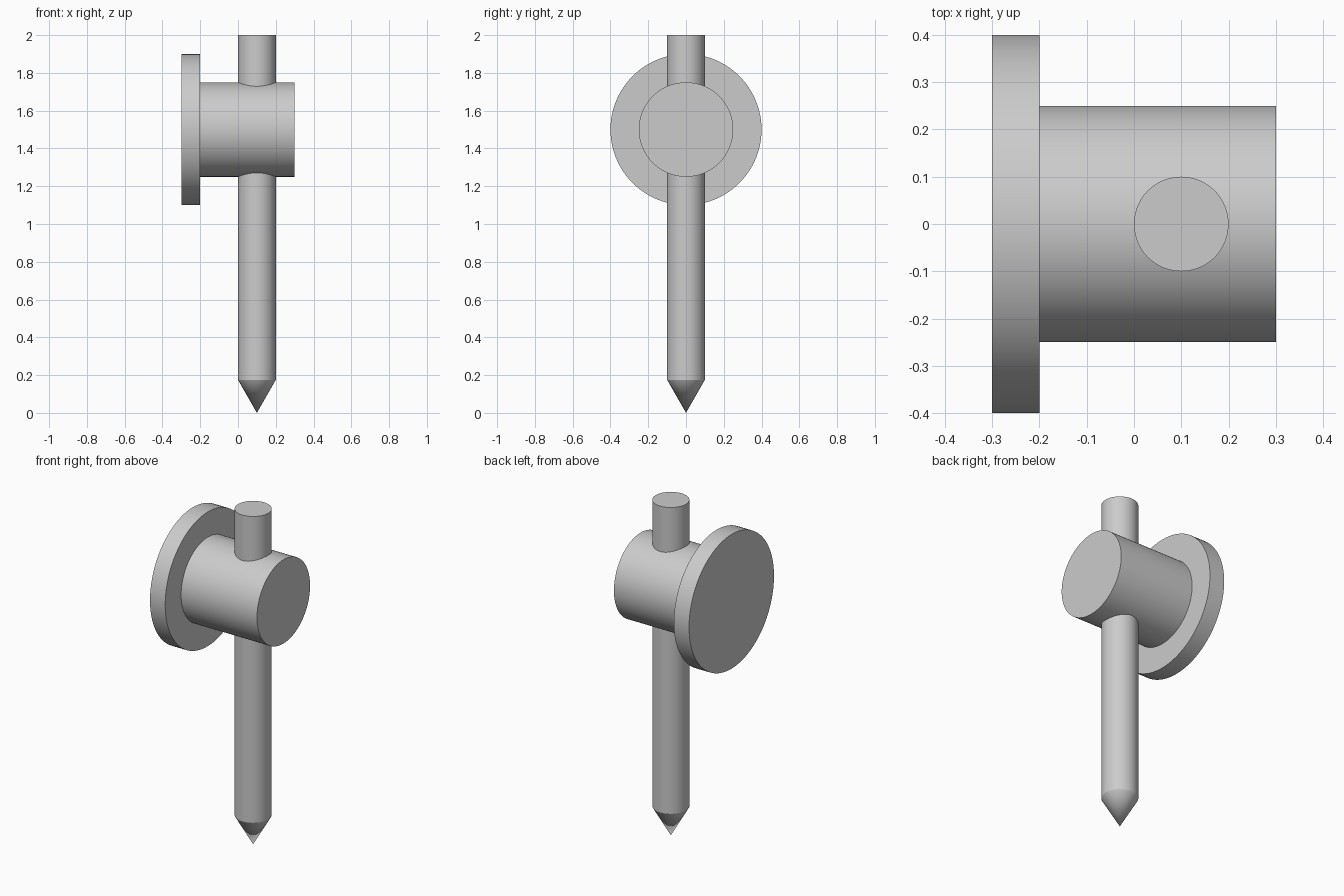
import bpy
import math
from mathutils import Matrix, Vector

cube = bpy.data.objects.get("Cube")
if cube:
    bpy.data.objects.remove(cube, do_unlink=True)

# Plain grey used on every part
grey = bpy.data.materials.new("plain grey")
grey.use_nodes = True
colour = (0.6, 0.6, 0.6, 1)
grey.diffuse_color = colour
grey.node_tree.nodes["Principled BSDF"].inputs["Base Color"].default_value = colour

ALONG_X = Matrix.Rotation(math.pi / 2, 4, "Y")
UPRIGHT = Matrix.Identity(4)
SEGMENTS = 96


def lathe(name, profile, origin, turn):
    """Revolve (radius, height) points into a capped solid; radius 0 closes to a tip."""
    verts, rings = [], []
    for radius, height in profile:
        count = SEGMENTS if radius else 1
        rings.append(range(len(verts), len(verts) + count))
        for i in range(count):
            a = math.tau * i / SEGMENTS
            verts.append((radius * math.cos(a), radius * math.sin(a), height))
    faces = []
    for low, high in zip(rings, rings[1:]):
        for i in range(SEGMENTS):
            j = (i + 1) % SEGMENTS
            if len(low) == 1:
                faces.append((low[0], high[j], high[i]))
            else:
                faces.append((low[i], low[j], high[j], high[i]))
    if len(rings[0]) > 1:
        faces.append(tuple(reversed(rings[0])))
    faces.append(tuple(rings[-1]))

    mesh = bpy.data.meshes.new(name)
    mesh.from_pydata(verts, [], faces)
    mesh.transform(Matrix.Translation(Vector(origin)) @ turn)
    mesh.materials.append(grey)
    obj = bpy.data.objects.new(name, mesh)
    bpy.context.collection.objects.link(obj)
    bpy.ops.object.select_all(action="DESELECT")
    obj.select_set(True)
    bpy.context.view_layer.objects.active = obj
    bpy.ops.object.shade_smooth_by_angle(angle=math.radians(25))
    return obj


# Wide disc at the right-hand end
lathe("flange", [(0.4, -0.3), (0.4, -0.2)], (0, 0, 1.5), ALONG_X)

# Thick horizontal barrel, seated into the disc
lathe("barrel", [(0.25, -0.22), (0.25, 0.3)], (0, 0, 1.5), ALONG_X)

# Pointed pin passing through the barrel
lathe("pointed_pin", [(0, 0), (0.1, 0.175), (0.1, 2)], (0.1, 0, 0), UPRIGHT)
